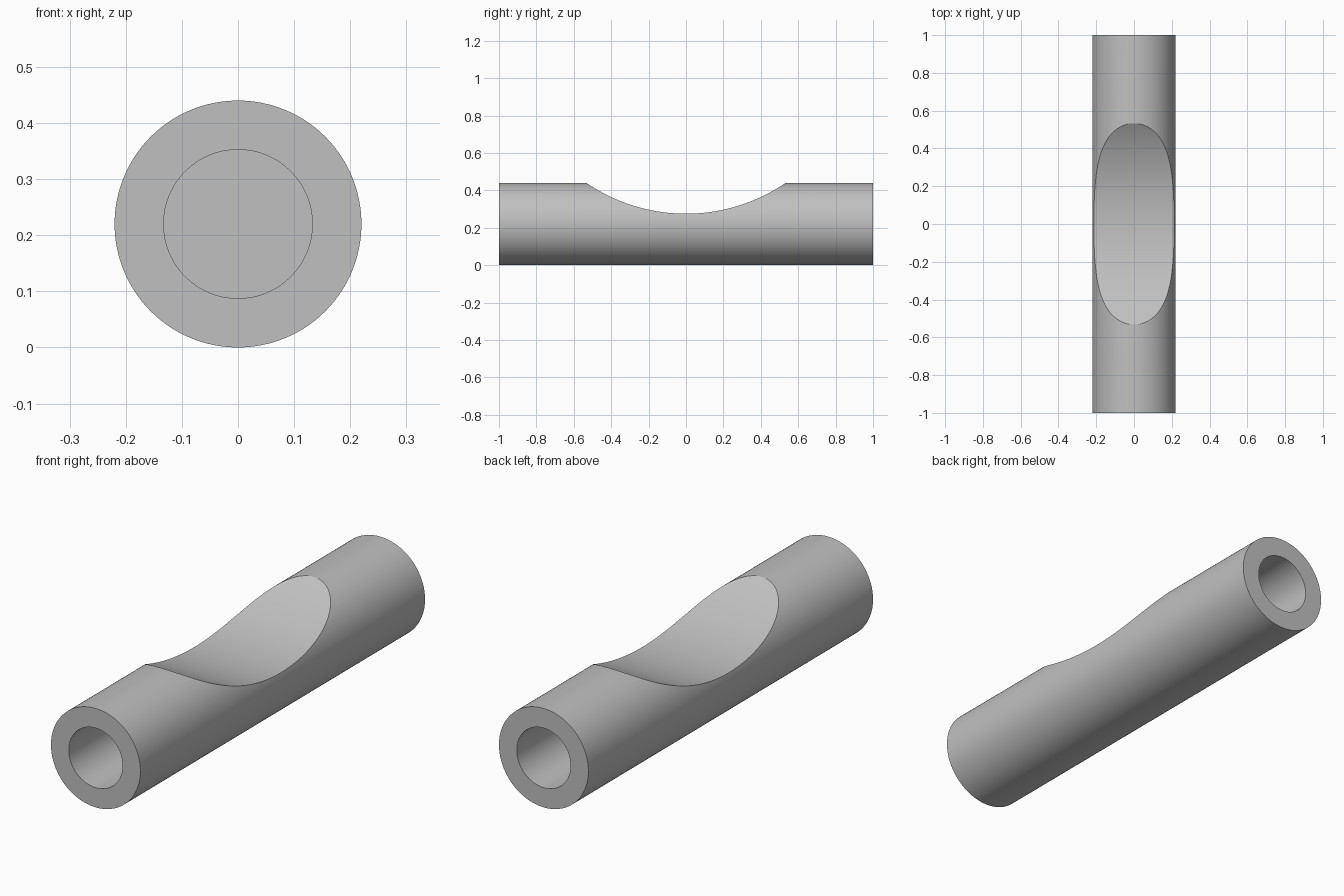
import bpy
import math

RADIUS = 0.22
BORE_RADIUS = 0.1325
BORE_DEPTH = 0.5
SADDLE_RADIUS = 0.943
SADDLE_BOTTOM = 0.275

default_cube = bpy.data.objects.get("Cube")
if default_cube:
    bpy.data.objects.remove(default_cube, do_unlink=True)

grey = bpy.data.materials.new("grey")
grey.use_nodes = True
colour = (0.53, 0.53, 0.53, 1)
grey.diffuse_color = colour
grey.node_tree.nodes["Principled BSDF"].inputs["Base Color"].default_value = colour


def cylinder(name, radius, depth, location, rotation, sides=128):
    bpy.ops.mesh.primitive_cylinder_add(
        vertices=sides, radius=radius, depth=depth,
        location=location, rotation=rotation)
    obj = bpy.context.object
    obj.name = name
    obj.data.materials.append(grey)
    return obj


def cut(body, cutter):
    mod = body.modifiers.new(cutter.name, "BOOLEAN")
    mod.operation = "DIFFERENCE"
    mod.solver = "EXACT"
    mod.object = cutter
    bpy.context.view_layer.objects.active = body
    bpy.ops.object.modifier_apply(modifier=mod.name)
    bpy.data.objects.remove(cutter, do_unlink=True)


# Round bar lying along y
along_y = (math.pi / 2, 0, 0)
bar = cylinder("saddled_bar", RADIUS, 2, (0, 0, RADIUS), along_y)

# Blind bore in each end
for side in (-1, 1):
    cut(bar, cylinder("end_bore", BORE_RADIUS, 2 * BORE_DEPTH,
                      (0, side, RADIUS), along_y))

# Concave saddle across the top
cut(bar, cylinder("saddle_cutter", SADDLE_RADIUS, 1,
                  (0, 0, SADDLE_BOTTOM + SADDLE_RADIUS),
                  (0, math.pi / 2, 0), 256))

# Smooth curved walls, crisp rims
bpy.ops.object.select_all(action="DESELECT")
bar.select_set(True)
bpy.context.view_layer.objects.active = bar
bpy.ops.object.shade_smooth_by_angle(angle=math.radians(20))
